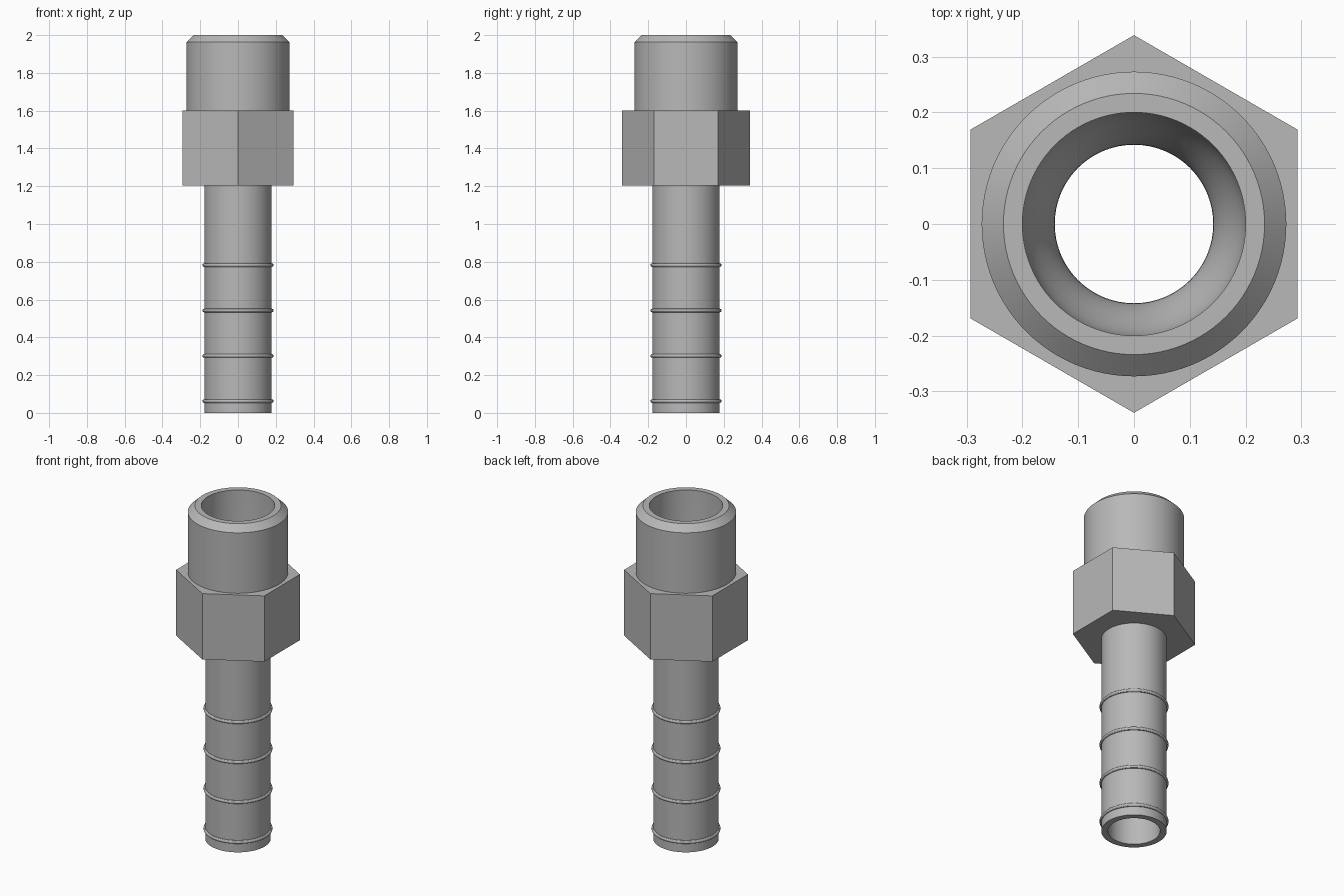
import bpy, bmesh, math

cube = bpy.data.objects.get("Cube")
if cube:
    bpy.data.objects.remove(cube)

SEG = 96
TAIL_R, BORE_R = 0.178, 0.142      # hose tail outside and bore
END_R, MOUTH_R = 0.273, 0.20       # pipe end outside and mouth
FLAT = 0.293                       # centre to flat of the hexagon
HEX_Z0, HEX_Z1, TOP = 1.205, 1.60, 2.0

metal = bpy.data.materials.new("grey metal")
metal.use_nodes = True
GREY = (0.48, 0.48, 0.48, 1)
metal.diffuse_color = GREY
metal.node_tree.nodes["Principled BSDF"].inputs["Base Color"].default_value = GREY


def hex_radius(a):
    """Radius of the hexagon at angle a, with corners on the y axis."""
    off = (a + math.pi / 6) % (math.pi / 3) - math.pi / 6
    return FLAT / math.cos(off)


def lathe(name, profile, closed=False):
    """Revolve (radius, z) points about z; radius None follows the hexagon."""
    bm = bmesh.new()
    angles = [2 * math.pi * j / SEG for j in range(SEG)]
    rings = []
    for r, z in profile:
        ring = []
        for a in angles:
            d = hex_radius(a) if r is None else r
            ring.append(bm.verts.new((d * math.cos(a), d * math.sin(a), z)))
        rings.append(ring)
    pairs = list(zip(rings, rings[1:]))
    if closed:
        pairs.append((rings[-1], rings[0]))
    for lo, hi in pairs:
        for j in range(SEG):
            k = (j + 1) % SEG
            bm.faces.new((lo[j], lo[k], hi[k], hi[j]))
    mesh = bpy.data.meshes.new(name)
    bm.to_mesh(mesh)
    bm.free()
    mesh.materials.append(metal)
    obj = bpy.data.objects.new(name, mesh)
    bpy.context.collection.objects.link(obj)
    bpy.ops.object.select_all(action='DESELECT')
    obj.select_set(True)
    bpy.context.view_layer.objects.active = obj
    bpy.ops.object.shade_smooth_by_angle(angle=math.radians(30))
    return obj


# Hose tail: flat end lip and straight outer wall
lathe("hose_tail", [(BORE_R, 0), (TAIL_R, 0), (TAIL_R, HEX_Z0)])

# Hexagonal wrench section with its two shoulders
lathe("hex_section", [(TAIL_R, HEX_Z0), (None, HEX_Z0), (None, HEX_Z1), (END_R, HEX_Z1)])

# Pipe end with chamfered rim
lathe("pipe_end", [(END_R, HEX_Z1), (END_R, TOP - 0.037), (0.234, TOP), (MOUTH_R, TOP)])

# Bore: wide mouth easing down into the narrow hose bore
bore = [(MOUTH_R, TOP)]
for i in range(13):
    t = i / 12
    ease = (1 - math.cos(math.pi * t)) / 2
    bore.append((MOUTH_R + (BORE_R - MOUTH_R) * ease, 1.60 - 0.20 * t))
bore.append((BORE_R, 0))
lathe("bore", bore)

# Rounded grip rings along the hose tail
for n in range(4):
    z = 0.062 + 0.24 * n
    section = [(TAIL_R + 0.010 * math.cos(2 * math.pi * i / 12),
                z + 0.010 * math.sin(2 * math.pi * i / 12)) for i in range(12)]
    lathe(f"grip_ring_{n + 1}", section, closed=True)
